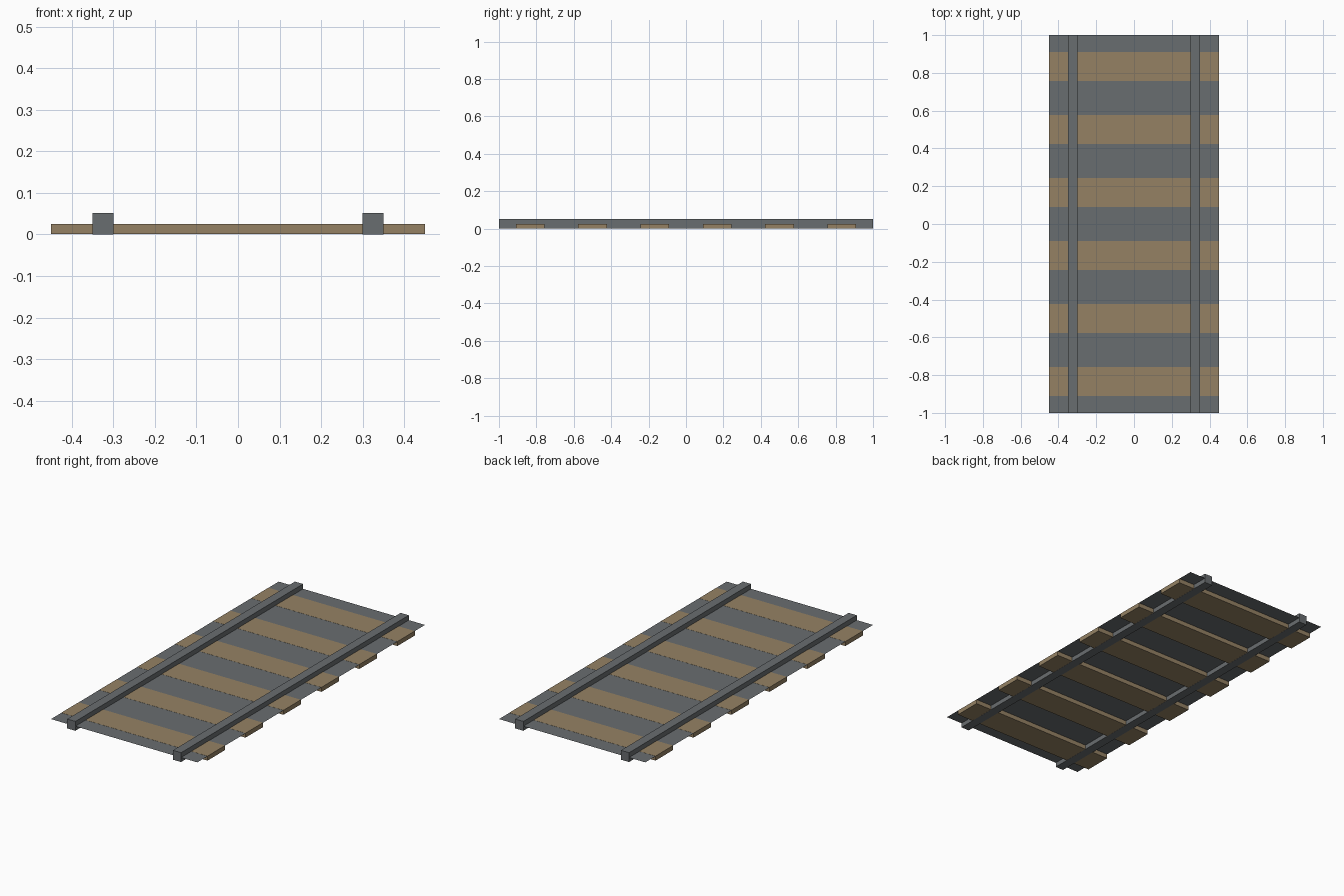
import bpy
import bmesh
from mathutils import Matrix, Vector

cube = bpy.data.objects.get("Cube")
if cube:
    bpy.data.objects.remove(cube, do_unlink=True)


def make_material(name, rgb):
    mat = bpy.data.materials.new(name)
    mat.use_nodes = True
    color = (*rgb, 1.0)
    mat.diffuse_color = color
    mat.node_tree.nodes["Principled BSDF"].inputs["Base Color"].default_value = color
    return mat


def finish(name, bm, mat):
    mesh = bpy.data.meshes.new(name)
    bm.to_mesh(mesh)
    bm.free()
    mesh.materials.append(mat)
    obj = bpy.data.objects.new(name, mesh)
    bpy.context.collection.objects.link(obj)
    return obj


def add_box(name, center, size, mat):
    bm = bmesh.new()
    matrix = Matrix.Translation(Vector(center)) @ Matrix.Diagonal((*size, 1.0))
    bmesh.ops.create_cube(bm, size=1.0, matrix=matrix)
    return finish(name, bm, mat)


grey = make_material("steel_grey", (0.141, 0.153, 0.16))
wood = make_material("weathered_wood", (0.3, 0.222, 0.127))

WIDTH, LENGTH = 0.9, 2.0
RAIL_HEIGHT = 0.052
BED_Z = 0.025
SLEEPERS = 6
spacing = LENGTH / SLEEPERS

# Thin ground sheet, just under the sleeper tops
bm = bmesh.new()
bmesh.ops.create_grid(bm, x_segments=1, y_segments=1, size=0.5,
                      matrix=Matrix.Translation((0, 0, BED_Z))
                      @ Matrix.Diagonal((WIDTH, LENGTH, 1.0, 1.0)))
finish("track_bed", bm, grey)

# Evenly spaced wooden sleepers
bottom, top = 0.0005, BED_Z + 0.0006
for i in range(SLEEPERS):
    y = (i + 0.5) * spacing - LENGTH / 2
    add_box(f"sleeper_{i + 1}", (0, y, (bottom + top) / 2),
            (WIDTH, 0.153, top - bottom), wood)

# Pair of square rails running the full length
for side, sign in (("left", 1), ("right", -1)):
    add_box(f"{side}_rail", (sign * 0.325, 0, RAIL_HEIGHT / 2),
            (0.05, LENGTH, RAIL_HEIGHT), grey)
